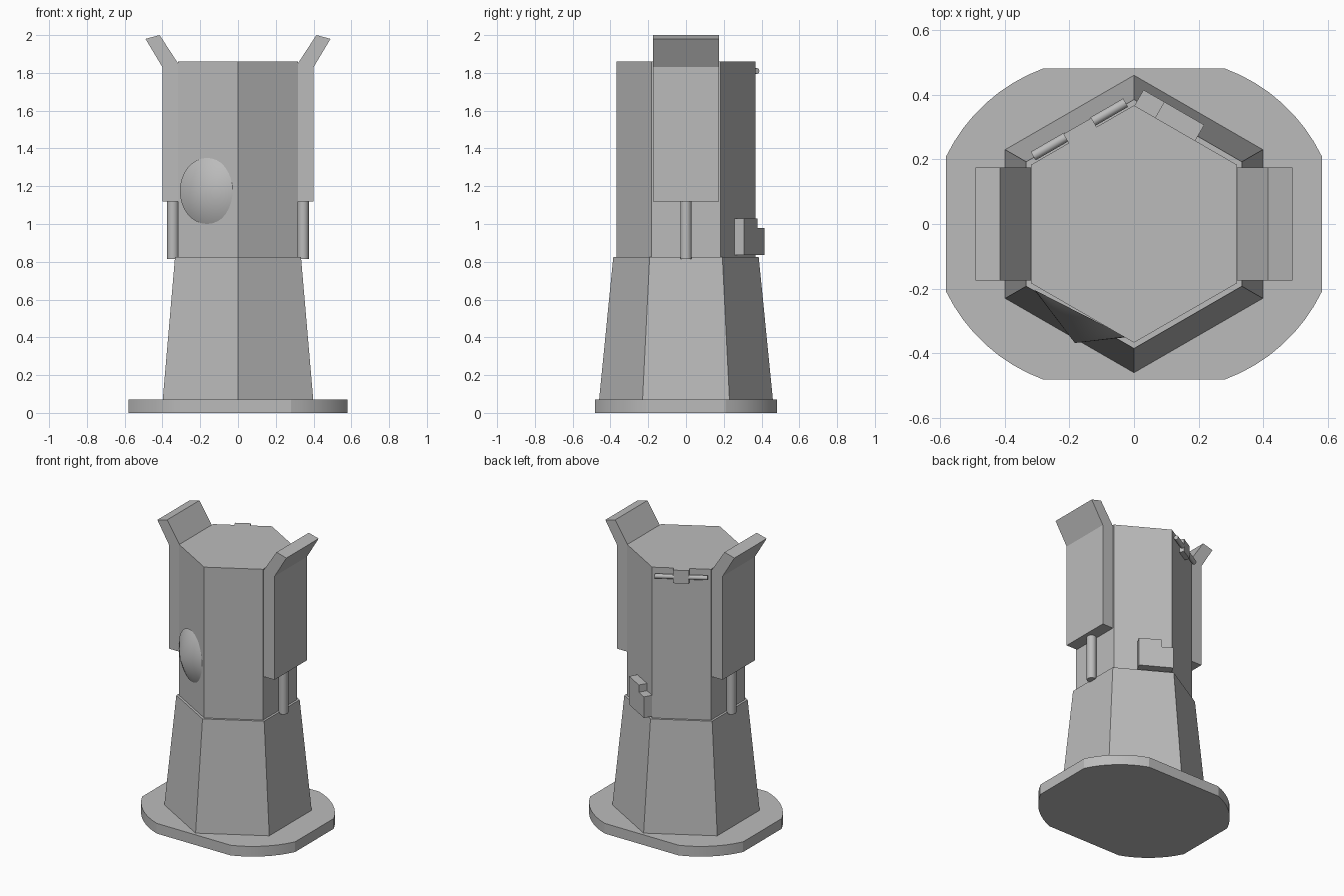
import bpy, bmesh
from math import cos, sin, pi, radians
from mathutils import Vector

cube = bpy.data.objects.get("Cube")
if cube:
    bpy.data.objects.remove(cube)

GREY = (0.5, 0.5, 0.5, 1)
mat = bpy.data.materials.new("plain grey")
mat.use_nodes = True
mat.diffuse_color = GREY
mat.node_tree.nodes["Principled BSDF"].inputs["Base Color"].default_value = GREY


def loft(name, start, end):
    """Closed solid between two rings; a single end point makes a cone."""
    bm = bmesh.new()
    a = [bm.verts.new(p) for p in start]
    b = [bm.verts.new(p) for p in end]
    bm.faces.new(a)
    if len(b) > 1:
        bm.faces.new(b)
    for i in range(len(a)):
        j = (i + 1) % len(a)
        bm.faces.new((a[i], a[j], b[j], b[i]) if len(b) > 1 else (a[i], a[j], b[0]))
    bmesh.ops.recalc_face_normals(bm, faces=bm.faces)
    mesh = bpy.data.meshes.new(name)
    bm.to_mesh(mesh)
    bm.free()
    mesh.materials.append(mat)
    obj = bpy.data.objects.new(name, mesh)
    bpy.context.collection.objects.link(obj)
    bpy.ops.object.select_all(action='DESELECT')
    obj.select_set(True)
    bpy.context.view_layer.objects.active = obj
    bpy.ops.object.shade_smooth_by_angle(angle=radians(15))
    return obj


def ring(centre, u, v, count=32):
    c, u, v = Vector(centre), Vector(u), Vector(v)
    return [c + u * cos(2 * pi * i / count) + v * sin(2 * pi * i / count) for i in range(count)]


def hexagon(radius, z):
    return ring((0, 0, z), (0, radius, 0), (radius, 0, 0), 6)


# Base plate with four rounded corners
outline = []
for sx, sy in ((1, 1), (-1, 1), (-1, -1), (1, -1)):
    corner = []
    for i in range(9):
        a = radians(25.9 + 44 * i / 8)
        corner.append((sx * (0.095 + 0.54 * cos(a)), sy * (-0.026 + 0.54 * sin(a))))
    outline += corner if sx * sy > 0 else corner[::-1]
loft("base_plate", [(x, y, 0) for x, y in outline], [(x, y, 0.07) for x, y in outline])

# Tapered lower body and straight upper body
loft("lower_body", hexagon(0.46, 0.07), hexagon(0.385, 0.825))
loft("upper_body", hexagon(0.367, 0.825), hexagon(0.367, 1.86))

# Flared side panels and the pipes beneath them
panel = [(0.31, 1.12), (0.40, 1.12), (0.40, 1.83), (0.49, 1.98), (0.415, 2.0), (0.317, 1.85), (0.31, 1.85)]
for side, s in (("left", 1), ("right", -1)):
    loft(side + "_panel", [(s * x, -0.175, z) for x, z in panel], [(s * x, 0.175, z) for x, z in panel])
    loft(side + "_pipe", *[ring((s * 0.345, 0, z), (0.03, 0, 0), (0, 0.03, 0)) for z in (0.815, 1.13)])

# Shallow cone on the front right face
loft("front_cone", ring((-0.165, -0.277, 1.175), (0.143, -0.073, 0), (0, 0, 0.175)),
     [(-0.183, -0.368, 1.18)])


def wall_point(side, out, along, z):
    """Point on a back wall, from its distance out and its place along."""
    normal = Vector((side * 0.5, 0.866, 0))
    tangent = Vector((0.866, side * -0.5, 0))
    return normal * out + tangent * along + Vector((0, 0, z))


def wall_box(name, side, out, along, low, high):
    corners = [(0.305, along[0]), (0.305, along[1]), (out, along[1]), (out, along[0])]
    loft(name, *[[wall_point(side, o, a, z) for o, a in corners] for z in (low, high)])


# Boxes on the back left wall
wall_box("large_box", 1, 0.374, (-0.108, 0.035), 0.835, 1.03)
wall_box("small_box", 1, 0.374, (-0.182, -0.108), 0.835, 0.98)

# Hinge block and its two rods on the back right wall
wall_box("hinge_block", -1, 0.35, (-0.05, 0.05), 1.77, 1.86)
for name, s in (("inner_hinge_rod", 1), ("outer_hinge_rod", -1)):
    loft(name, *[ring(wall_point(-1, 0.338, s * a, 1.81), (-0.0075, 0.013, 0), (0, 0, 0.015))
                 for a in (0.045, 0.165)])
